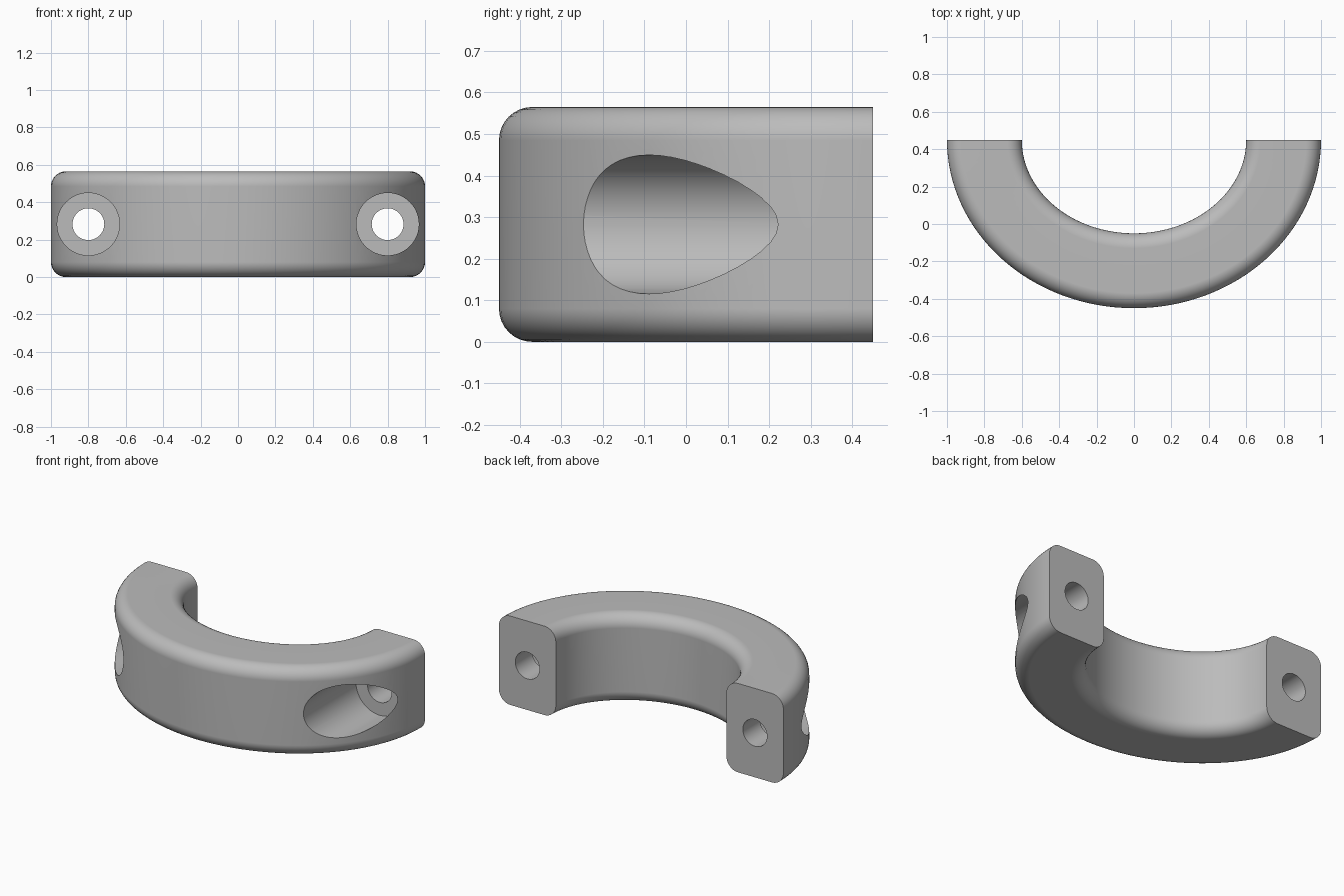
import bpy, bmesh
from math import sin, cos, pi, radians

if "Cube" in bpy.data.objects:
    bpy.data.objects.remove(bpy.data.objects["Cube"])

HEIGHT, FILLET = 0.565, 0.08
BACK = 0.45                      # y of the flat end faces
STEPS, CORNER = 64, 8

grey = bpy.data.materials.new("light_grey")
grey.diffuse_color = (0.5, 0.5, 0.5, 1)
grey.use_nodes = True
grey.node_tree.nodes["Principled BSDF"].inputs["Base Color"].default_value = grey.diffuse_color


def make_object(name, bm):
    bmesh.ops.recalc_face_normals(bm, faces=bm.faces)
    mesh = bpy.data.meshes.new(name)
    bm.to_mesh(mesh)
    bm.free()
    mesh.materials.append(grey)
    obj = bpy.data.objects.new(name, mesh)
    bpy.context.collection.objects.link(obj)
    return obj


def skin(bm, rings):
    """Bridge successive closed rings and cap both ends."""
    rows = [[bm.verts.new(p) for p in ring] for ring in rings]
    n = len(rows[0])
    for a, b in zip(rows, rows[1:]):
        for i in range(n):
            bm.faces.new((a[i], a[(i + 1) % n], b[(i + 1) % n], b[i]))
    bm.faces.new(rows[0])
    bm.faces.new(rows[-1])


# Rounded rectangular section: (radius along x, height)
section = []
for cx, cz, start in ((1 - FILLET, HEIGHT - FILLET, 0), (0.6 + FILLET, HEIGHT - FILLET, 90),
                      (0.6 + FILLET, FILLET, 180), (1 - FILLET, FILLET, 270)):
    for i in range(CORNER + 1):
        a = radians(start + 90 * i / CORNER)
        section.append((cx + FILLET * cos(a), cz + FILLET * sin(a)))

# Half ring swept along a slightly flattened arc
bm = bmesh.new()
skin(bm, [[(r * cos(t), BACK + (r - 0.1) * sin(t), z) for r, z in section]
          for t in (-pi + pi * k / STEPS for k in range(STEPS + 1))])
clamp = make_object("half_ring_clamp", bm)

# Stepped bolt holes: wide counterbore from the front, narrow hole to the back
for side, x in (("left", -0.8), ("right", 0.8)):
    bm = bmesh.new()
    skin(bm, [[(x + r * cos(2 * pi * i / 48), y, HEIGHT / 2 + r * sin(2 * pi * i / 48))
               for i in range(48)]
              for r, y in ((0.167, -1), (0.167, 0.28), (0.085, 0.28), (0.085, 1))])
    cutter = make_object(side + "_bolt_hole_cutter", bm)
    cut = clamp.modifiers.new(side + "_bolt_hole", 'BOOLEAN')
    cut.object, cut.operation, cut.solver = cutter, 'DIFFERENCE', 'EXACT'
    bpy.context.view_layer.objects.active = clamp
    bpy.ops.object.modifier_apply(modifier=cut.name)
    bpy.data.objects.remove(cutter, do_unlink=True)

# Smooth shading with crisp hole rims and end faces
bpy.ops.object.select_all(action='DESELECT')
clamp.select_set(True)
bpy.ops.object.shade_smooth_by_angle(angle=radians(30))
weighted = clamp.modifiers.new("even_shading", 'WEIGHTED_NORMAL')
weighted.keep_sharp = True
